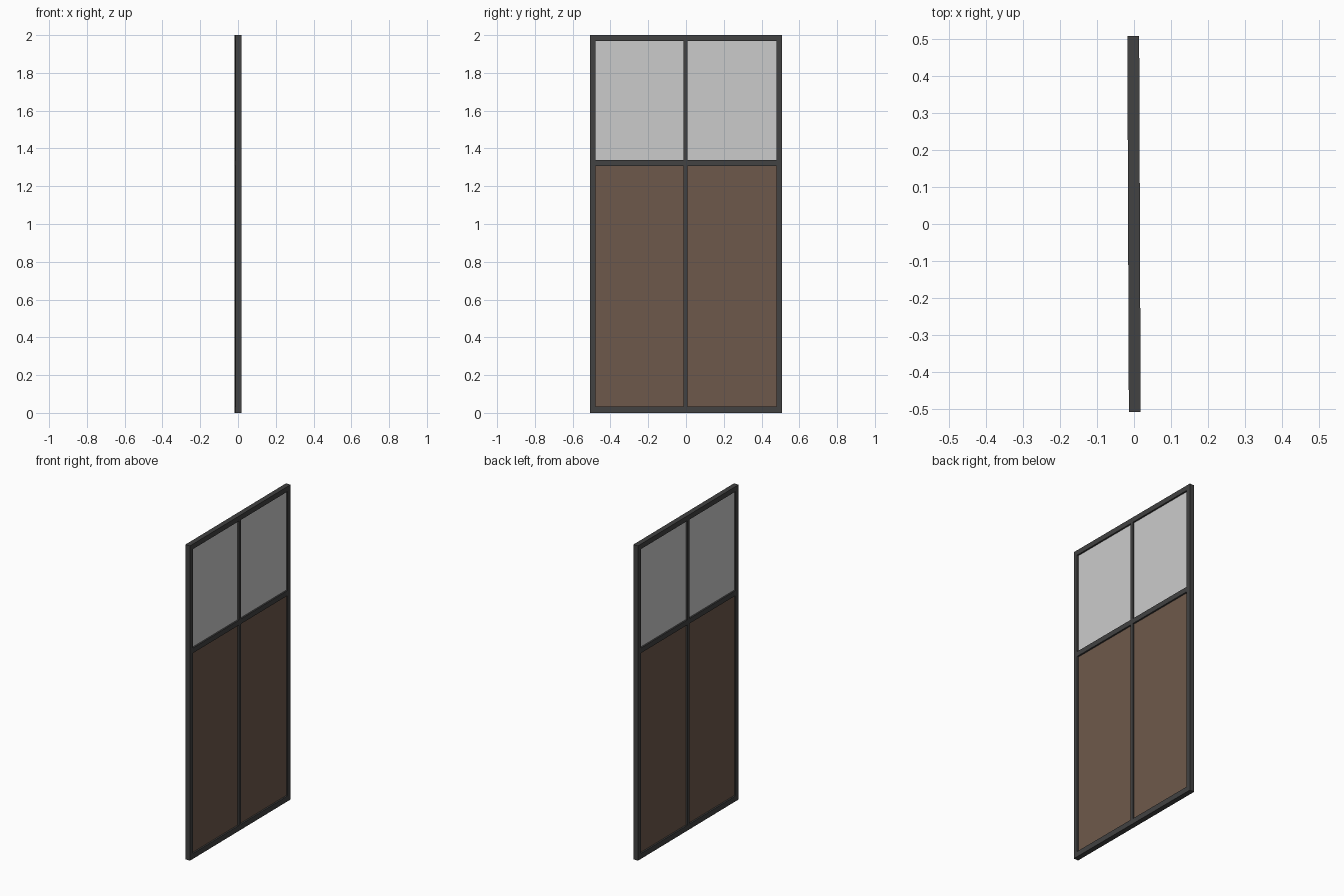
import bpy
from mathutils import Matrix

if "Cube" in bpy.data.objects:
    bpy.data.objects.remove(bpy.data.objects["Cube"])

TILT = Matrix.Rotation(0.004, 4, 'Z')  # the panel is turned very slightly


def material(name, rgb):
    m = bpy.data.materials.new(name)
    m.diffuse_color = (*rgb, 1)
    m.use_nodes = True
    m.node_tree.nodes["Principled BSDF"].inputs["Base Color"].default_value = m.diffuse_color
    return m


FRAME = material("dark_grey_frame", (0.054, 0.054, 0.054))
GLASS = material("light_grey_glass", (0.60, 0.60, 0.60))
WOOD = material("brown_panel", (0.155, 0.099, 0.070))


def box(name, depth, y0, y1, z0, z1, mat):
    """Box centred on x = 0, spanning y0..y1 and z0..z1."""
    bpy.ops.mesh.primitive_cube_add(size=1)
    ob = bpy.context.object
    ob.name = name
    ob.data.transform(TILT @ Matrix.Translation((0, (y0 + y1) / 2, (z0 + z1) / 2))
                      @ Matrix.Diagonal((depth, y1 - y0, z1 - z0, 1)))
    ob.data.materials.append(mat)


W, IN, D = 0.508, 0.479, 0.032     # half width, inner half width, depth
M0, M1 = -0.013, 0.009             # centre bar
BOTTOM, MID0, MID1, TOP = 0.034, 1.307, 1.339, 1.968

# Outer frame
box("left_stile", D, -W, -IN, 0, 2, FRAME)
box("right_stile", D, IN, W, 0, 2, FRAME)
box("bottom_rail", D, -IN, IN, 0, BOTTOM, FRAME)
box("middle_rail", D, -IN, IN, MID0, MID1, FRAME)
box("top_rail", D, -IN, IN, TOP, 2, FRAME)

# Centre bars
box("lower_centre_bar", D, M0, M1, BOTTOM, MID0, FRAME)
box("upper_centre_bar", D, M0, M1, MID1, TOP, FRAME)

# Recessed infill panels and panes
for side, y0, y1 in (("left", -IN, M0), ("right", M1, IN)):
    box(side + "_wood_panel", 0.012, y0, y1, BOTTOM, MID0, WOOD)
    box(side + "_glass_pane", 0.012, y0, y1, MID1, TOP, GLASS)
